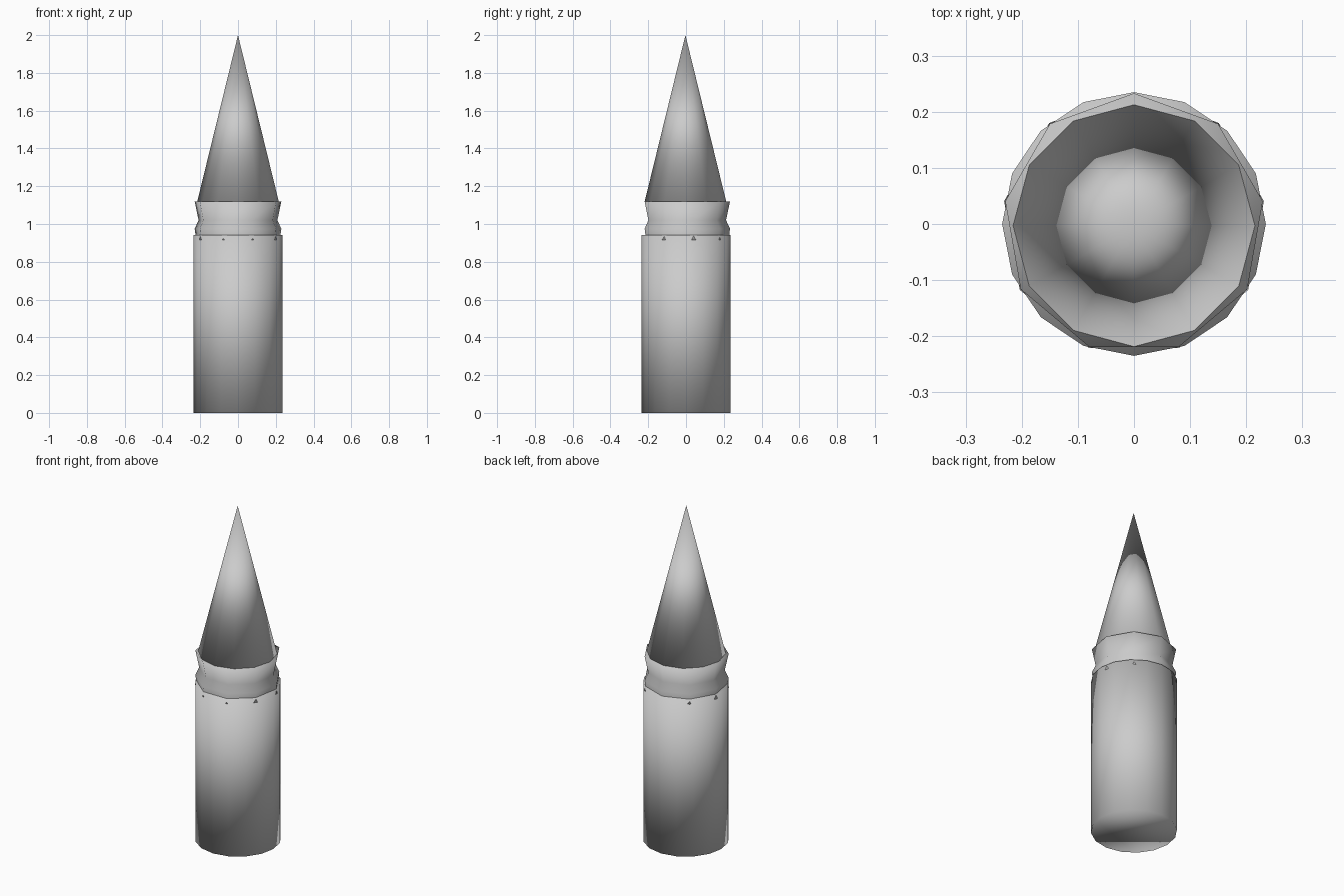
import bpy
import bmesh
from math import cos, sin, pi, radians

if "Cube" in bpy.data.objects:
    bpy.data.objects.remove(bpy.data.objects["Cube"])


def lathe(name, profile, sides, start=0.0, y=0.0):
    """Revolve (radius, z) points around z; radius 0 makes a tip, open ends are capped."""
    bm = bmesh.new()
    rings = []
    for r, z in profile:
        if r == 0:
            rings.append([bm.verts.new((0, y, z))] * sides)
        else:
            rings.append([bm.verts.new((r * cos(start + 2 * pi * i / sides),
                                        y + r * sin(start + 2 * pi * i / sides), z))
                          for i in range(sides)])
    for low, high in zip(rings, rings[1:]):
        for i in range(sides):
            j = (i + 1) % sides
            corners = [low[i], low[j], high[j], high[i]]
            bm.faces.new(list(dict.fromkeys(corners)))
    if profile[0][0] > 0:
        bm.faces.new(rings[0][::-1])
    if profile[-1][0] > 0:
        bm.faces.new(rings[-1])
    for face in bm.faces:
        face.smooth = True
    mesh = bpy.data.meshes.new(name)
    bm.to_mesh(mesh)
    bm.free()
    obj = bpy.data.objects.new(name, mesh)
    bpy.context.collection.objects.link(obj)
    return obj


# Straight cylindrical body
lathe("body", [(0.235, 0), (0.235, 0.943)], 16)

# Waisted collar, its foot sunk into the body
lathe("collar", [(0.235, 0.915), (0.229, 0.945), (0.233, 0.975),
                 (0.212, 1.02), (0.233, 1.12)], 9, radians(90))

# Pointed tip, very slightly off centre
lathe("tip", [(0.216, 1.118), (0, 2.0)], 12, 0, -0.003)
